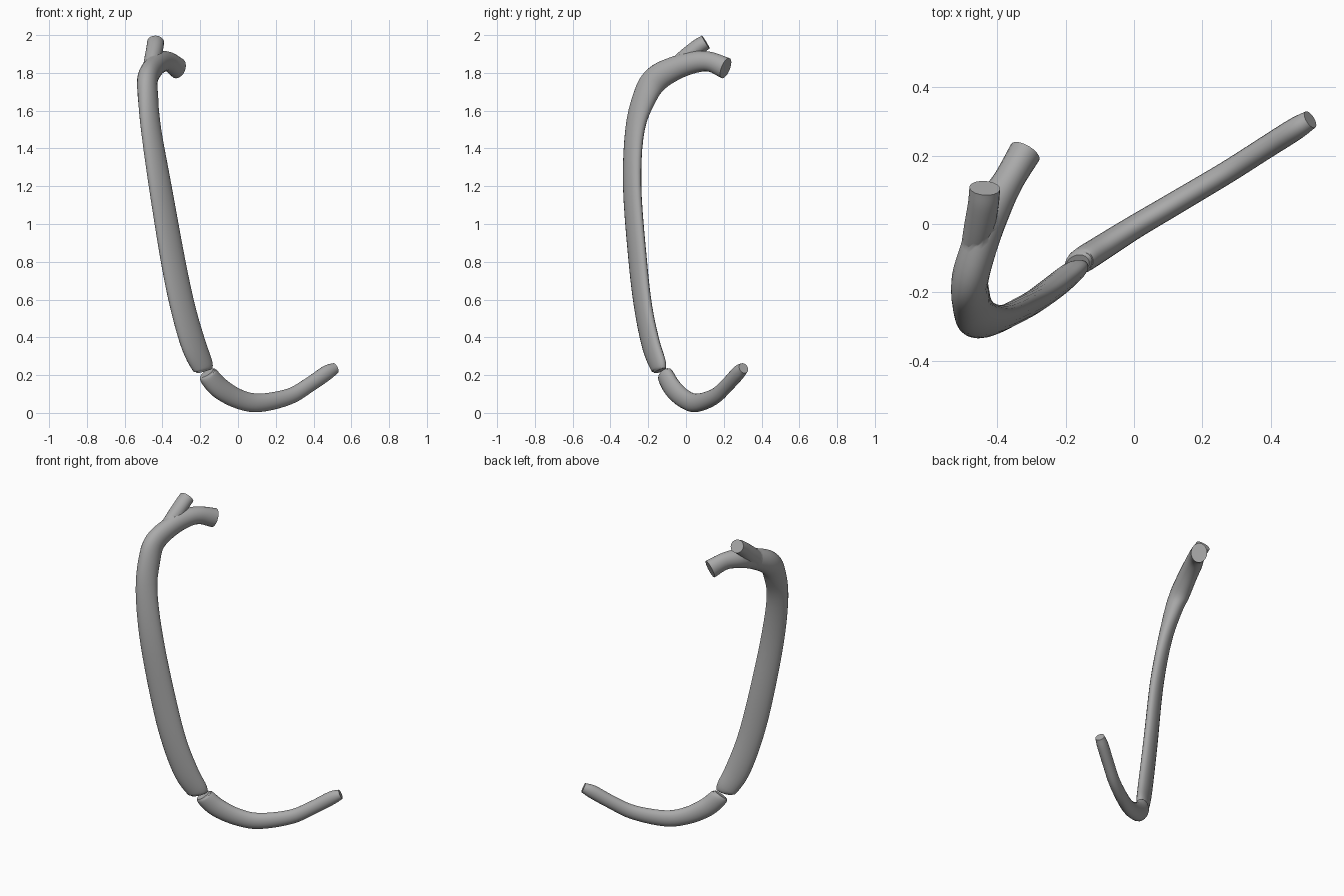
import bpy, bmesh
from math import sin, cos, pi, radians
from mathutils import Vector

cube = bpy.data.objects.get("Cube")
if cube:
    bpy.data.objects.remove(cube, do_unlink=True)

SIDES = 20
STEPS = 5

grey = bpy.data.materials.new("bone_grey")
grey.use_nodes = True
colour = (0.4, 0.4, 0.4, 1)
grey.diffuse_color = colour
grey.node_tree.nodes["Principled BSDF"].inputs["Base Color"].default_value = colour


def smooth_path(stations):
    """Catmull-Rom interpolation of whole stations, sizes included."""
    pts = [Vector(s) for s in stations]
    pts = [pts[0] * 2 - pts[1]] + pts + [pts[-1] * 2 - pts[-2]]
    path = []
    for a, b, c, d in zip(pts, pts[1:], pts[2:], pts[3:]):
        for i in range(STEPS):
            t = i / STEPS
            path.append((b * 2 + (c - a) * t + (a * 2 - b * 5 + c * 4 - d) * t**2
                         + (b * 3 - a - c * 3 + d) * t**3) / 2)
    return path + [pts[-2]]


def sweep(name, stations):
    """Closed tube; station = x, y, z, width, thickness, azimuth of thin axis."""
    path = smooth_path(stations)
    bm = bmesh.new()
    rings = []
    for i, s in enumerate(path):
        before, after = path[max(i - 1, 0)], path[min(i + 1, len(path) - 1)]
        tangent = Vector((after - before)[:3]).normalized()
        az = radians(s[5])
        thin = Vector((cos(az), sin(az), 0))
        thin = (thin - tangent * thin.dot(tangent)).normalized()
        wide = tangent.cross(thin)
        ring = []
        for k in range(SIDES):
            a = 2 * pi * k / SIDES
            ring.append(bm.verts.new(Vector(s[:3]) + wide * (cos(a) * s[3] / 2)
                                     + thin * (sin(a) * s[4] / 2)))
        rings.append(ring)
    for r, q in zip(rings, rings[1:]):
        for k in range(SIDES):
            n = (k + 1) % SIDES
            bm.faces.new((r[k], r[n], q[n], q[k]))
    bm.faces.new(rings[0])
    bm.faces.new(rings[-1])
    bmesh.ops.recalc_face_normals(bm, faces=bm.faces)
    mesh = bpy.data.meshes.new(name)
    bm.to_mesh(mesh)
    bm.free()
    mesh.materials.append(grey)
    obj = bpy.data.objects.new(name, mesh)
    bpy.context.collection.objects.link(obj)
    return obj


def select_only(obj):
    bpy.ops.object.select_all(action="DESELECT")
    obj.select_set(True)
    bpy.context.view_layer.objects.active = obj


# Long shaft, curling over at the top into the neck and head
shaft = sweep("rib_shaft", [
    (-.18, -.14, .222, .09, .045, 120),
    (-.188, -.146, .25, .125, .065, 120),
    (-.235, -.185, .36, .145, .07, 120),
    (-.29, -.225, .55, .145, .07, 120),
    (-.343, -.255, .8, .145, .07, 122),
    (-.412, -.285, 1.2, .137, .07, 125),
    (-.46, -.27, 1.5, .127, .078, 132),
    (-.477, -.215, 1.68, .135, .1, 150),
    (-.478, -.155, 1.77, .14, .108, 170),
    (-.447, -.05, 1.828, .125, .105, 180),
    (-.41, .05, 1.858, .115, .105, 165),
    (-.365, .13, 1.858, .105, .09, 150),
    (-.318, .21, 1.825, .115, .095, 150),
])

# Raised knob beside the neck, merged into the shaft
knob = sweep("rib_knob", [
    (-.47, -.1, 1.79, .09, .08, 180),
    (-.452, -.01, 1.868, .1, .09, 180),
    (-.44, .06, 1.934, .085, .09, 180),
    (-.436, .105, 1.963, .08, .09, 180),
])
union = shaft.modifiers.new("merge", "BOOLEAN")
union.operation = "UNION"
union.solver = "EXACT"
union.object = knob
select_only(shaft)
bpy.ops.object.modifier_apply(modifier=union.name)
bpy.data.objects.remove(knob, do_unlink=True)

# Curved cartilage continuing from the lower end
cartilage = sweep("rib_cartilage", [
    (-.165, -.118, .212, .085, .055, 120),
    (-.153, -.107, .192, .11, .075, 120),
    (-.095, -.07, .13, .115, .075, 120),
    (0, -.01, .075, .105, .07, 120),
    (.11, .055, .053, .098, .068, 120),
    (.27, .15, .086, .086, .066, 120),
    (.38, .22, .15, .08, .066, 120),
    (.47, .277, .212, .08, .066, 120),
    (.515, .305, .237, .058, .055, 120),
])

for part in (shaft, cartilage):
    select_only(part)
    bpy.ops.object.shade_smooth_by_angle(angle=radians(40))
